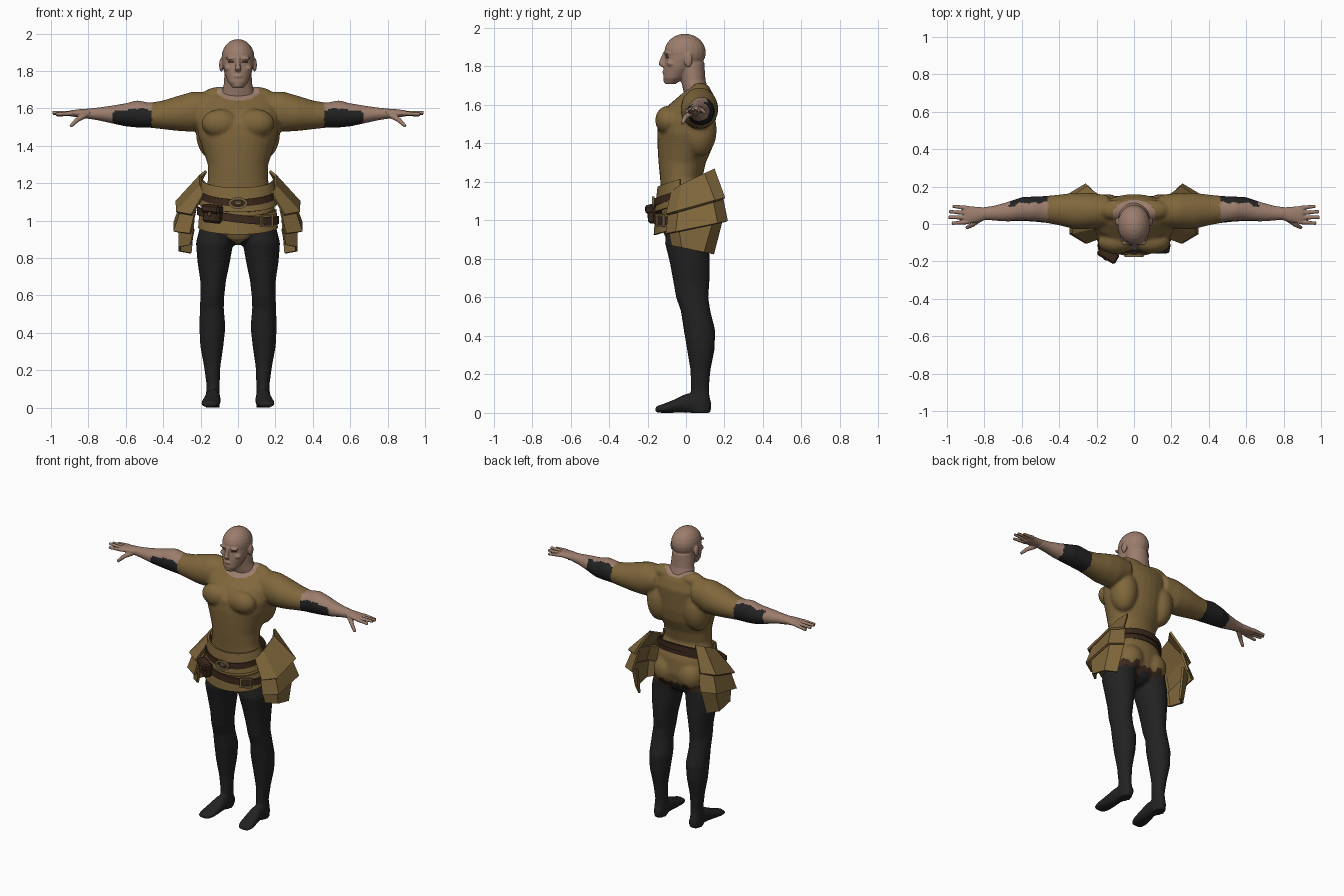
import bpy, bmesh, math
from math import sin, cos, pi, radians
from mathutils import Vector, Matrix

cube = bpy.data.objects.get("Cube")
if cube:
    bpy.data.objects.remove(cube, do_unlink=True)


def material(name, r, g, b):
    m = bpy.data.materials.new(name)
    m.use_nodes = True
    m.diffuse_color = (r, g, b, 1)
    m.node_tree.nodes["Principled BSDF"].inputs["Base Color"].default_value = (r, g, b, 1)
    return m


TAN = material("tan cloth", .215, .135, .045)
SKIN = material("skin", .33, .205, .15)
BLACK = material("black leggings", .016, .016, .016)
BROWN = material("brown leather", .045, .022, .012)
BRASS = material("dull brass", .2, .14, .06)
DARK = material("eye dark", .05, .03, .025)


# ---- helpers ----
def make_object(name, bm, mats):
    bmesh.ops.recalc_face_normals(bm, faces=bm.faces)
    mesh = bpy.data.meshes.new(name)
    bm.to_mesh(mesh)
    bm.free()
    ob = bpy.data.objects.new(name, mesh)
    bpy.context.collection.objects.link(ob)
    for m in mats:
        mesh.materials.append(m)
    return ob


def bake(ob):
    graph = bpy.context.evaluated_depsgraph_get()
    mesh = bpy.data.meshes.new_from_object(ob.evaluated_get(graph))
    ob.modifiers.clear()
    ob.data = mesh


def fuse(name, bm, mats, voxel, smoothing, rule=None):
    """Blend overlapping solids into one smooth skin and colour it by a rule."""
    ob = make_object(name, bm, [])
    mod = ob.modifiers.new("blend", 'REMESH')
    mod.mode, mod.voxel_size = 'VOXEL', voxel
    mod = ob.modifiers.new("soften", 'SMOOTH')
    mod.iterations = smoothing
    bake(ob)
    ob.data.materials.clear()
    for m in mats:
        ob.data.materials.append(m)
    for p in ob.data.polygons:
        p.use_smooth = True
        p.material_index = rule(p.center, p.normal) if rule else 0
    return ob


def loft(bm, axis, rows, side=1, n=28):
    """Ellipse rings along an axis; row = position, two centres, two radii."""
    rings = []
    for t, a, b, ra, rb in rows:
        ring = []
        for i in range(n):
            w = 2 * pi * i / n
            co = [a + ra * cos(w), b + rb * sin(w)]
            co.insert("xyz".index(axis), t)
            ring.append(bm.verts.new((co[0] * side, co[1], co[2])))
        rings.append(ring)
    for lo, hi in zip(rings, rings[1:]):
        for i in range(n):
            j = (i + 1) % n
            bm.faces.new((lo[i], lo[j], hi[j], hi[i]))
    bm.faces.new(rings[0])
    bm.faces.new(rings[-1])


def ball(bm, centre, radii, side=1):
    c = Vector((centre[0] * side, centre[1], centre[2]))
    bmesh.ops.create_uvsphere(bm, u_segments=20, v_segments=12, radius=1,
                              matrix=Matrix.Translation(c) @ Matrix.Diagonal((*radii, 1)))


def digit(bm, start, end, r, side):
    a, b = (Vector((p[0] * side, p[1], p[2])) for p in (start, end))
    d = b - a
    turn = d.to_track_quat('Z', 'Y').to_matrix().to_4x4()
    bmesh.ops.create_cone(bm, cap_ends=True, segments=12, radius1=r, radius2=r * .7,
                          depth=d.length, matrix=Matrix.Translation((a + b) / 2) @ turn)


# ---- body: torso, arms and legs ----
bm = bmesh.new()
loft(bm, "z", [(1.69, 0, .07, .12, .05), (1.66, 0, .06, .19, .08), (1.6, 0, .035, .22, .125),
               (1.52, 0, .005, .22, .15), (1.45, 0, 0, .212, .15), (1.38, 0, -.005, .188, .143),
               (1.3, 0, -.02, .162, .123), (1.22, 0, -.025, .16, .11), (1.12, 0, 0, .187, .128),
               (1.02, 0, .005, .205, .135), (.95, 0, 0, .2, .125), (.9, 0, 0, .12, .1),
               (.87, 0, 0, .05, .06)])
for s in (1, -1):
    ball(bm, (.095, -.095, 1.52), (.1, .065, .075), s)      # chest
    ball(bm, (.14, .07, 1.47), (.085, .09, .14), s)         # back muscle
    ball(bm, (.09, .075, 1.67), (.1, .055, .045), s)        # shoulder slope
    ball(bm, (.09, .08, 1.01), (.085, .072, .09), s)        # buttock
    loft(bm, "x", [(.14, .07, 1.6, .085, .085), (.24, .07, 1.582, .097, .108),
                   (.32, .07, 1.573, .097, .094), (.4, .075, 1.565, .082, .077),
                   (.47, .078, 1.563, .072, .067), (.54, .08, 1.57, .067, .073),
                   (.6, .08, 1.565, .064, .062), (.68, .065, 1.567, .052, .047),
                   (.75, .058, 1.57, .04, .034), (.82, .055, 1.572, .033, .026)], s)
    loft(bm, "z", [(.98, .11, .01, .09, .11), (.88, .125, .005, .1, .114), (.78, .13, .02, .087, .104),
                   (.68, .133, .028, .069, .094), (.6, .137, .032, .064, .084),
                   (.53, .14, .05, .064, .077), (.43, .137, .07, .07, .082),
                   (.33, .14, .077, .062, .072), (.22, .138, .075, .044, .052),
                   (.12, .133, .072, .035, .047), (.05, .135, .075, .038, .053),
                   (0, .135, .075, .037, .05)], s)
    loft(bm, "y", [(.13, .13, .035, .022, .03), (.07, .132, .047, .037, .047), (0, .135, .05, .041, .05),
                   (-.06, .14, .035, .049, .035), (-.12, .147, .023, .052, .023),
                   (-.16, .15, .017, .037, .016)], s)


def body_rule(c, n):
    x, y, z = abs(c.x), c.y, c.z
    jag = .008 * sin(90 * x) + .008 * sin(130 * y + 60 * z)
    if z > 1.3:
        if x > .46:
            banded = x < .665 + jag and n.z - .3 * n.y < .72 + 6 * jag
            return 2 if banded else 1
        return 1 if z > 1.6 and (x / .115) ** 2 + ((y - .045) / .085) ** 2 < 1 else 0
    if y < .02:
        return 0 if z > .87 + .8 * x else 2
    return 0 if z > .965 + jag else 3 if z > .92 + jag else 2


fuse("body", bm, [TAN, SKIN, BLACK, BROWN], .009, 5, body_rule)

# ---- head and neck ----
bm = bmesh.new()
ball(bm, (0, -.005, 1.872), (.088, .108, .098))
loft(bm, "z", [(1.708, 0, -.082, .028, .026), (1.74, 0, -.062, .054, .057), (1.79, 0, -.038, .074, .078),
               (1.84, 0, -.018, .084, .091), (1.88, 0, -.01, .084, .1)])
loft(bm, "z", [(1.6, 0, .055, .1, .05), (1.68, 0, .05, .088, .065), (1.73, 0, .037, .076, .064),
               (1.82, 0, .025, .07, .07)])
loft(bm, "z", [(1.796, 0, -.113, .012, .012), (1.812, 0, -.127, .018, .017), (1.83, 0, -.123, .012, .015),
               (1.875, 0, -.108, .01, .01)])
ball(bm, (0, -.11, 1.772), (.025, .014, .011))              # lips
ball(bm, (0, -.1, 1.726), (.024, .017, .016))               # chin
for s in (1, -1):
    ball(bm, (.036, -.1, 1.867), (.032, .014, .009), s)     # brow
    ball(bm, (.05, -.075, 1.815), (.025, .025, .018), s)    # cheek
    ball(bm, (.089, .012, 1.832), (.012, .022, .037), s)    # ear


def head_rule(c, n):
    eye = ((abs(c.x) - .037) / .017) ** 2 + ((c.z - 1.848) / .006) ** 2 < 1
    return 1 if eye and c.y < -.05 else 0


fuse("head", bm, [SKIN, DARK], .005, 3, head_rule)

# ---- hands ----
for s, label in ((1, "left"), (-1, "right")):
    bm = bmesh.new()
    loft(bm, "x", [(.79, .055, 1.572, .033, .026), (.84, .05, 1.573, .042, .023),
                   (.89, .048, 1.573, .047, .017), (.905, .048, 1.573, .044, .013)], s)
    for y0, x1, y1, z1 in ((.085, .97, .095, 1.563), (.06, .99, .066, 1.572),
                           (.034, .993, .036, 1.577), (.011, .975, .004, 1.568)):
        digit(bm, (.885, y0, 1.573), (x1, y1, z1), .0125, s)
    digit(bm, (.82, .03, 1.562), (.865, -.005, 1.535), .017, s)
    digit(bm, (.86, -.002, 1.538), (.895, -.02, 1.503), .013, s)
    fuse(label + "_hand", bm, [SKIN], .004, 2)


# ---- waist gear ----
def hoop(name, mat, rx, ry, z_front, z_back, height, arc=(0, 360), flare=0, roll=0, thick=.012):
    bm = bmesh.new()
    steps = 32
    cols = []
    for i in range(steps + 1):
        w = radians(arc[0] + (arc[1] - arc[0]) * i / steps)
        z = z_front + (z_back - z_front) * (1 + sin(w)) / 2 + roll * cos(w)
        cols.append([bm.verts.new(((rx + f) * cos(w), (ry + f) * sin(w) - .02, z + h))
                     for h, f in ((-height / 2, flare), (height / 2, 0))])
    for a, b in zip(cols, cols[1:]):
        bm.faces.new((a[0], b[0], b[1], a[1]))
    bmesh.ops.remove_doubles(bm, verts=bm.verts, dist=.0005)
    ob = make_object(name, bm, [mat])
    mod = ob.modifiers.new("thickness", 'SOLIDIFY')
    mod.thickness, mod.offset = thick, 0
    return ob


hoop("waist_wrap", TAN, .19, .122, 1.11, 1.2, .13, (185, 355), .015)
hoop("front_apron", TAN, .203, .134, .975, 1.06, .1, (190, 350), .008)
hoop("upper_belt", BROWN, .2, .14, 1.095, 1.2, .038)
hoop("rear_belt", BROWN, .195, .132, 1.07, 1.165, .03, (0, 180))
hoop("lower_belt", BROWN, .215, .146, 1.01, 1.05, .042, (185, 355), 0, -.025)


def block(name, mat, at, size, turn, bevel):
    bm = bmesh.new()
    bmesh.ops.create_cube(bm, size=1, matrix=Matrix.Diagonal((*size, 1)))
    bmesh.ops.bevel(bm, geom=bm.edges[:], offset=bevel, segments=1, affect='EDGES')
    ob = make_object(name, bm, [mat])
    ob.location, ob.rotation_euler = at, turn
    return ob


tilt = (0, radians(6), radians(-30))
block("pouch", BROWN, (-.135, -.157, 1.035), (.1, .055, .095), tilt, .012)
block("pouch_flap", BROWN, (-.138, -.163, 1.062), (.11, .062, .045), tilt, .01)
block("pouch_clasp", BRASS, (-.153, -.189, 1.035), (.018, .01, .022), tilt, .003)


def frame(name, at, w, h, bar, sides, turn):
    """Ring-shaped buckle: square with four sides, oval with many."""
    bm = bmesh.new()
    k = 1 / cos(pi / sides)
    rings = []
    for y, inset in ((0, 0), (0, bar), (-.014, bar), (-.014, 0)):
        rings.append([bm.verts.new(((w - inset) * k * cos(2 * pi * (i + .5) / sides), y,
                                    (h - inset) * k * sin(2 * pi * (i + .5) / sides)))
                      for i in range(sides)])
    for a, b in zip(rings, rings[1:] + rings[:1]):
        for i in range(sides):
            j = (i + 1) % sides
            bm.faces.new((a[i], a[j], b[j], b[i]))
    ob = make_object(name, bm, [BRASS])
    ob.location, ob.rotation_euler = at, turn


frame("oval_buckle", (0, -.163, 1.093), .05, .031, .013, 20, (0, 0, 0))
block("oval_buckle_stud", BRASS, (0, -.168, 1.093), (.04, .012, .022), (0, 0, 0), .004)
frame("square_buckle", (.15, -.13, 1.0), .037, .033, .01, 4, (0, 0, radians(32)))

# ---- hip guards: three folded overlapping plates on each side ----
# edge = outer x, front z, back z, front y, back y, depth of the folded rims
plates = {"upper": ((.2, 1.16, 1.265, -.07, .145, .03), (.328, 1.03, 1.115, -.1, .2, .08)),
          "middle": ((.295, 1.06, 1.13, -.085, .185, .07), (.34, .93, .995, -.1, .212, .085)),
          "lower": ((.31, .955, 1.02, -.085, .19, .075), (.312, .87, .825, -.07, .14, .06))}
for s, label in ((1, "left"), (-1, "right")):
    for part, edges in plates.items():
        bm = bmesh.new()
        rows = []
        for x, zf, zb, yf, yb, rim in edges:
            rows.append([bm.verts.new((px * s, py, zf + (zb - zf) * (py - yf) / (yb - yf)))
                         for px, py in ((x - rim, yf), (x, yf + .05), (x, yb - .05), (x - rim, yb))])
        for i in range(3):
            bm.faces.new((rows[0][i], rows[0][i + 1], rows[1][i + 1], rows[1][i]))
        ob = make_object(f"{label}_{part}_hip_plate", bm, [TAN])
        mod = ob.modifiers.new("thickness", 'SOLIDIFY')
        mod.thickness, mod.offset = .014, 0
